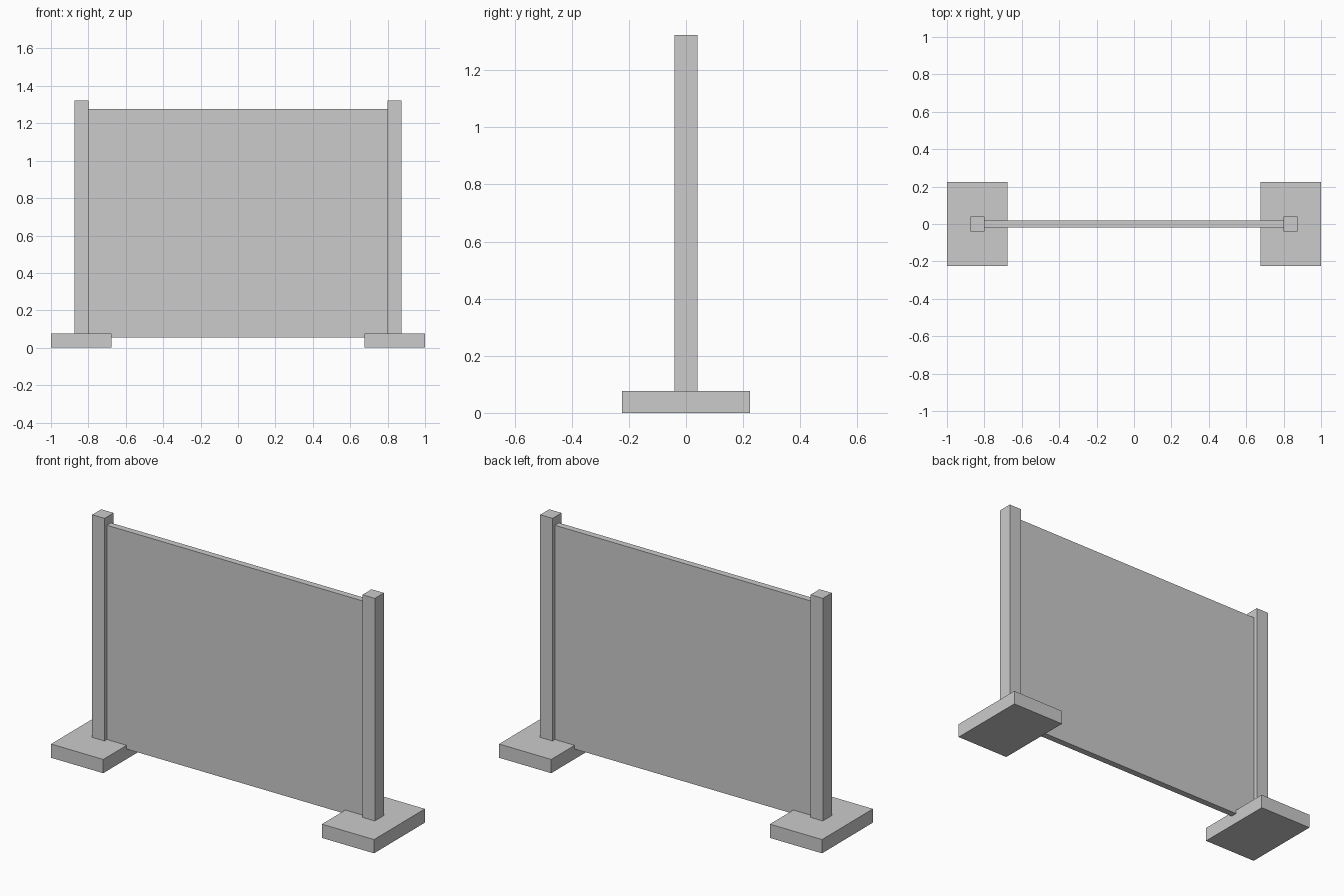
import bpy

cube = bpy.data.objects.get("Cube")
if cube:
    bpy.data.objects.remove(cube, do_unlink=True)

# Single plain grey
grey = bpy.data.materials.new("plain_grey")
grey.use_nodes = True
color = (0.6, 0.6, 0.6, 1)
grey.diffuse_color = color
grey.node_tree.nodes["Principled BSDF"].inputs["Base Color"].default_value = color


def box(name, low, high):
    """Box spanning two opposite corners."""
    bpy.ops.mesh.primitive_cube_add(
        size=1, location=[(a + b) / 2 for a, b in zip(low, high)])
    obj = bpy.context.object
    obj.name = name
    obj.scale = [b - a for a, b in zip(low, high)]
    bpy.ops.object.transform_apply(location=False, rotation=False, scale=True)
    obj.data.materials.append(grey)
    return obj


FOOT_TOP = 0.077
POST_INNER, POST_OUTER = 0.799, 0.875

# Wide panel held between the posts
box("panel", (-POST_INNER, -0.018, 0.056), (POST_INNER, 0.018, 1.276))

# Foot slab and upright post on each side
for side, sign in (("left", 1), ("right", -1)):
    foot_x = sorted((sign * 0.677, sign * 1.0))
    post_x = sorted((sign * POST_INNER, sign * POST_OUTER))
    box(side + "_foot", (foot_x[0], -0.225, 0), (foot_x[1], 0.225, FOOT_TOP))
    box(side + "_post", (post_x[0], -0.04, FOOT_TOP), (post_x[1], 0.04, 1.323))
